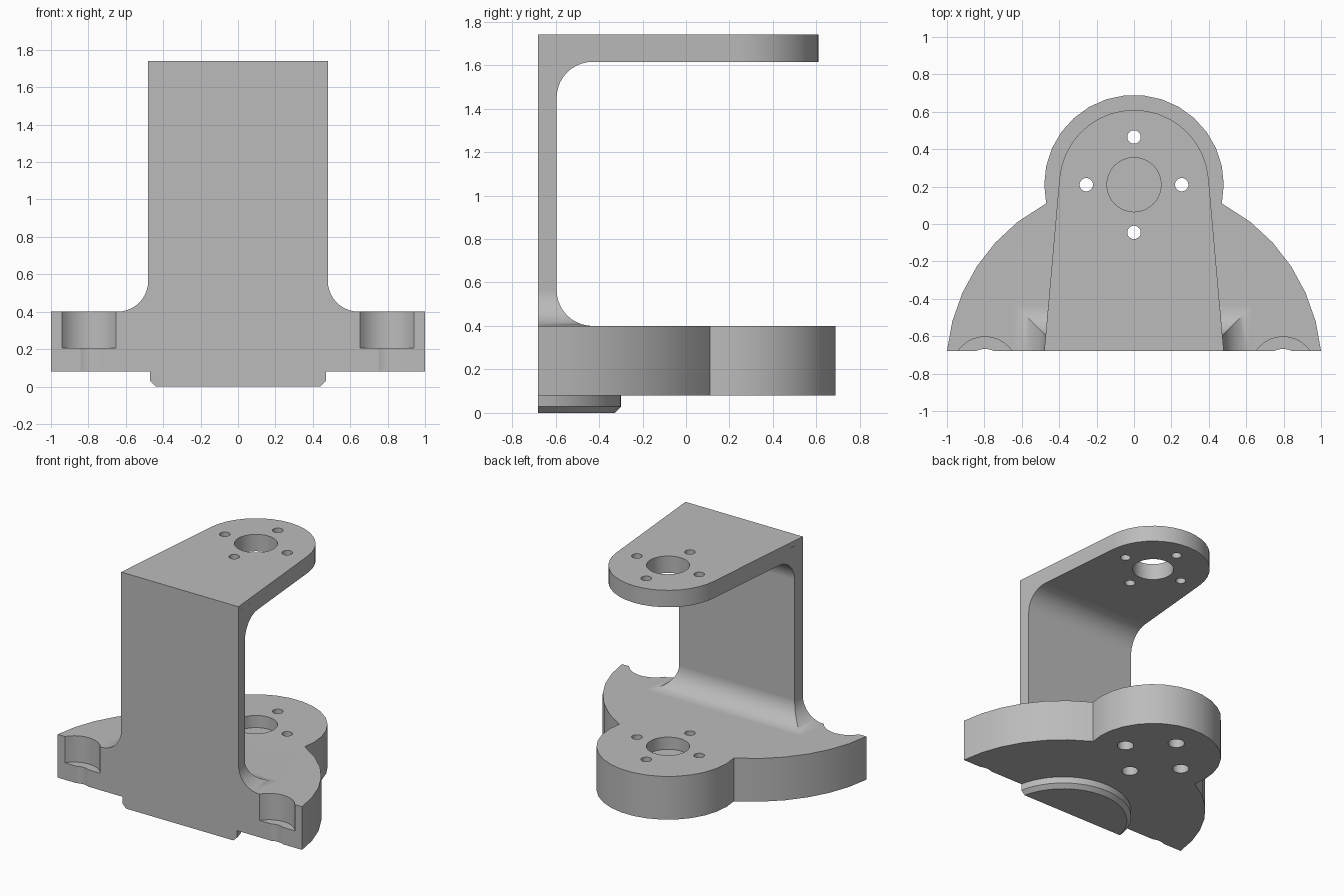
import bpy, bmesh
from math import sin, cos, asin, pi, radians

FRONT, PIVOT, HUB = -0.68, -0.778, 0.21     # front plane, large-arc centre, hub centre (y)

if "Cube" in bpy.data.objects:
    bpy.data.objects.remove(bpy.data.objects["Cube"])

grey = bpy.data.materials.new("plain grey")
grey.use_nodes = True
colour = (0.5, 0.5, 0.5, 1)
grey.diffuse_color = colour
grey.node_tree.nodes["Principled BSDF"].inputs["Base Color"].default_value = colour


def arc(cy, r, start, end, n, cx=0):
    """Points along a circular arc, angles in radians."""
    angles = [start + (end - start) * i / n for i in range(n + 1)]
    return [(cx + r * cos(a), cy + r * sin(a)) for a in angles]


def loft(name, rings):
    """Solid through a stack of (outline, z) rings."""
    bm = bmesh.new()
    rows = [[bm.verts.new((x, y, z)) for x, y in outline] for outline, z in rings]
    n = len(rows[0])
    for a, b in zip(rows, rows[1:]):
        for i in range(n):
            j = (i + 1) % n
            bm.faces.new((a[i], a[j], b[j], b[i]))
    bm.faces.new(rows[0][::-1])
    bm.faces.new(rows[-1])
    bmesh.ops.recalc_face_normals(bm, faces=bm.faces)
    mesh = bpy.data.meshes.new(name)
    bm.to_mesh(mesh)
    bm.free()
    mesh.materials.append(grey)
    ob = bpy.data.objects.new(name, mesh)
    bpy.context.collection.objects.link(ob)
    return ob


def prism(name, outline, z0, z1):
    return loft(name, [(outline, z0), (outline, z1)])


def cylinder(name, x, y, r, z0, z1, n=32):
    return prism(name, arc(y, r, 0, 2 * pi, n, x)[:-1], z0, z1)


def combine(body, other, operation):
    """Boolean another solid into the body and discard it."""
    mod = body.modifiers.new(operation, "BOOLEAN")
    mod.operation, mod.solver, mod.object = operation, "EXACT", other
    bpy.context.view_layer.objects.active = body
    bpy.ops.object.modifier_apply(modifier=mod.name)
    bpy.data.objects.remove(other)


# Base plate: wide flange arc with a round hub lobe behind it
side = arc(PIVOT, 1.005, asin((FRONT - PIVOT) / 1.005), radians(61), 6)
lobe = arc(HUB, 0.48, radians(-12), radians(192), 17)
outline = side[:-1] + lobe + [(-x, y) for x, y in side[-2::-1]]
bracket = prism("bracket", outline, 0.08, 0.40)

# Chamfered locating spigot under the base
def spigot_outline(r):
    a = asin((FRONT - PIVOT) / r)
    return arc(PIVOT, r, a, pi - a, 24)

spigot = loft("spigot", [(spigot_outline(0.45), 0), (spigot_outline(0.48), 0.03),
                         (spigot_outline(0.48), 0.14)])

# Upright wall: flared foot at the bottom, inner fillet at the top
WALL, HALF, TAPER, R, STEPS = -0.595, 0.48, 0.087, 0.165, 10

def wall_ring(back, flare=0):
    b = HALF - TAPER * (back - flare - FRONT) + flare
    f = HALF + flare
    return [(-f, FRONT), (f, FRONT), (b, back), (-b, back)]

rings = [(wall_ring(WALL + R, R), 0.30)]
for i in range(STEPS + 1):
    a = pi / 2 * i / STEPS
    d = R * (1 - sin(a))
    rings.append((wall_ring(WALL + d, d), 0.40 + R * (1 - cos(a))))
for i in range(STEPS + 1):
    a = pi / 2 * i / STEPS
    rings.append((wall_ring(WALL + R * (1 - cos(a))), 1.615 - R + R * sin(a)))
rings.append((wall_ring(WALL + R), 1.70))
upright = loft("upright", rings)

# Tapered top arm with a rounded end
tip = arc(HUB, 0.40, radians(5), radians(175), 18)
arm = prism("arm", [(-HALF, FRONT), (HALF, FRONT)] + tip, 1.615, 1.74)

for part in (spigot, upright, arm):
    combine(bracket, part, "UNION")

# Hub bores: through the arm, blind in the base
cutters = [cylinder("arm_bore", 0, HUB, 0.145, 1.5, 1.9),
           cylinder("base_bore", 0, HUB, 0.145, 0.31, 0.6)]

# Four screw holes through both plates, counterbored from below
for x, y in ((0.255, 0), (-0.255, 0), (0, 0.255), (0, -0.255)):
    cutters.append(cylinder("screw_hole", x, HUB + y, 0.036, -0.1, 1.9, 20))
    cutters.append(cylinder("counterbore", x, HUB + y, 0.058, -0.1, 0.22, 20))

# Bolt pockets open to the front edge
for x in (-0.797, 0.797):
    cutters.append(cylinder("pocket", x, PIVOT, 0.175, 0.205, 0.6))
    cutters.append(cylinder("bolt_hole", x, PIVOT, 0.11, -0.1, 0.6))

for cutter in cutters:
    combine(bracket, cutter, "DIFFERENCE")

# Merge coplanar faces and shade
bm = bmesh.new()
bm.from_mesh(bracket.data)
bmesh.ops.remove_doubles(bm, verts=bm.verts, dist=0.0002)
bmesh.ops.dissolve_limit(bm, angle_limit=radians(0.5), verts=bm.verts, edges=bm.edges)
bm.to_mesh(bracket.data)
bm.free()
bpy.ops.object.select_all(action="DESELECT")
bracket.select_set(True)
bpy.context.view_layer.objects.active = bracket
bpy.ops.object.shade_smooth_by_angle(angle=radians(30))
weighted = bracket.modifiers.new("weighted normals", "WEIGHTED_NORMAL")
weighted.keep_sharp = True
